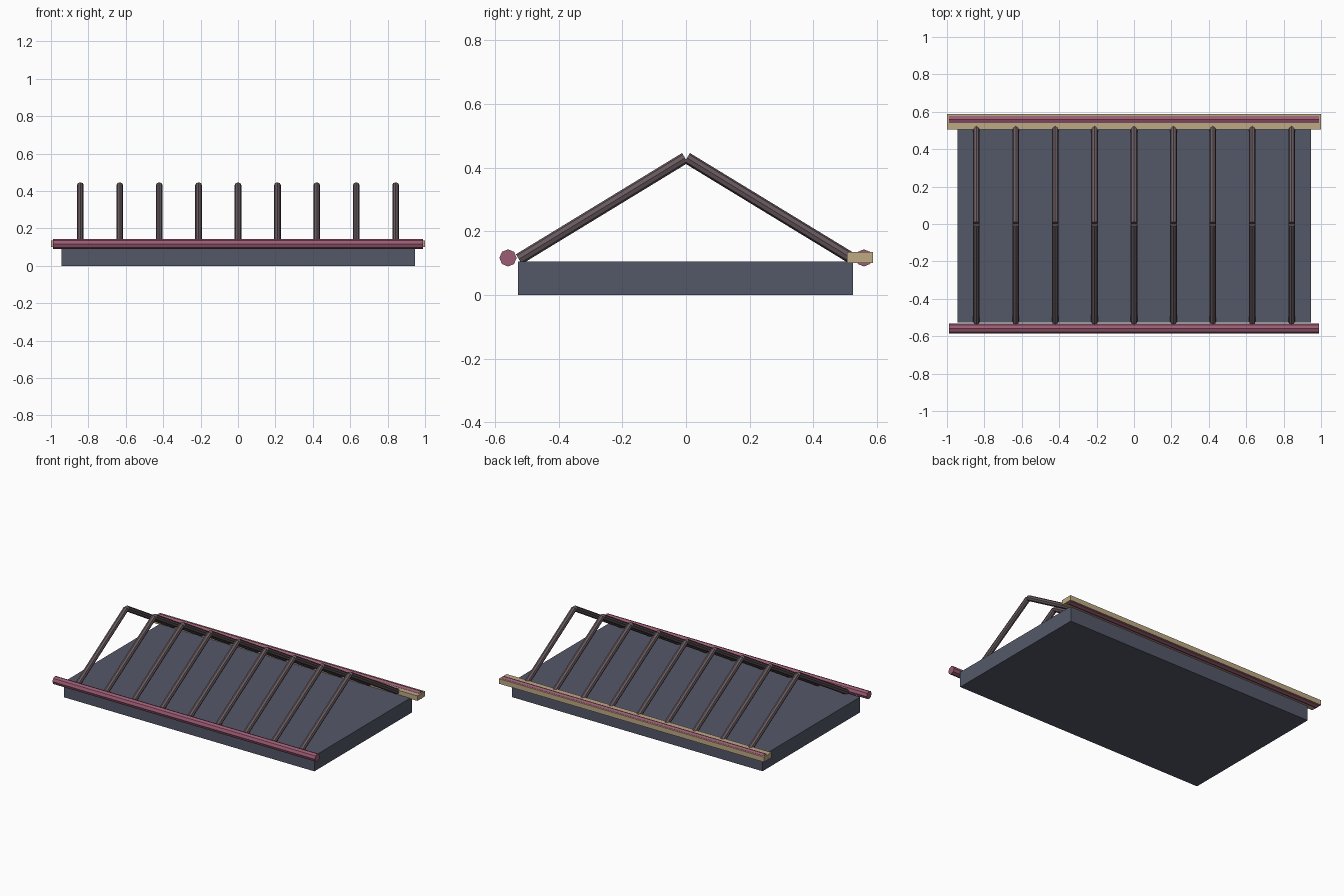
import bpy
from mathutils import Vector

if "Cube" in bpy.data.objects:
    bpy.data.objects.remove(bpy.data.objects["Cube"])


def material(name, rgb):
    """Flat colour given as sRGB 0-255, stored as linear."""
    m = bpy.data.materials.new(name)
    lin = [((c / 255 + 0.055) / 1.055) ** 2.4 for c in rgb]
    m.diffuse_color = (*lin, 1)
    m.use_nodes = True
    m.node_tree.nodes["Principled BSDF"].inputs["Base Color"].default_value = m.diffuse_color
    return m


slate = material("slate", (84, 88, 104))
rose = material("rose_red", (156, 92, 116))
brown = material("dark_brown", (104, 90, 95))
tan = material("tan", (190, 168, 132))


def box(name, lo, hi, mat):
    lo, hi = Vector(lo), Vector(hi)
    bpy.ops.mesh.primitive_cube_add(size=1, location=(lo + hi) / 2)
    o = bpy.context.object
    o.name, o.scale = name, hi - lo
    o.data.materials.append(mat)


def rod(name, a, b, radius, mat):
    """Flat-sided octagonal rod between two points."""
    a, b = Vector(a), Vector(b)
    bpy.ops.mesh.primitive_cylinder_add(vertices=8, radius=radius,
                                        depth=(b - a).length, location=(a + b) / 2)
    o = bpy.context.object
    o.name = name
    o.rotation_euler = (b - a).to_track_quat('Z', 'Y').to_euler()
    o.data.materials.append(mat)


# Base slab and back ledge
box("base_slab", (-0.945, -0.527, 0), (0.945, 0.525, 0.105), slate)
box("back_ledge", (-1, 0.505, 0.101), (1, 0.588, 0.135), tan)

# Long rails and sloping rafters on both sides
for side, s in (("front", -1), ("back", 1)):
    rod(side + "_rail", (-0.99, s * 0.559, 0.117), (0.99, s * 0.559, 0.117), 0.027, rose)
    for i in range(9):
        x = (i - 4) * 0.2107
        rod(f"{side}_rafter_{i + 1}", (x, s * 0.525, 0.113), (x, s * 0.003, 0.431),
            0.018, brown)
